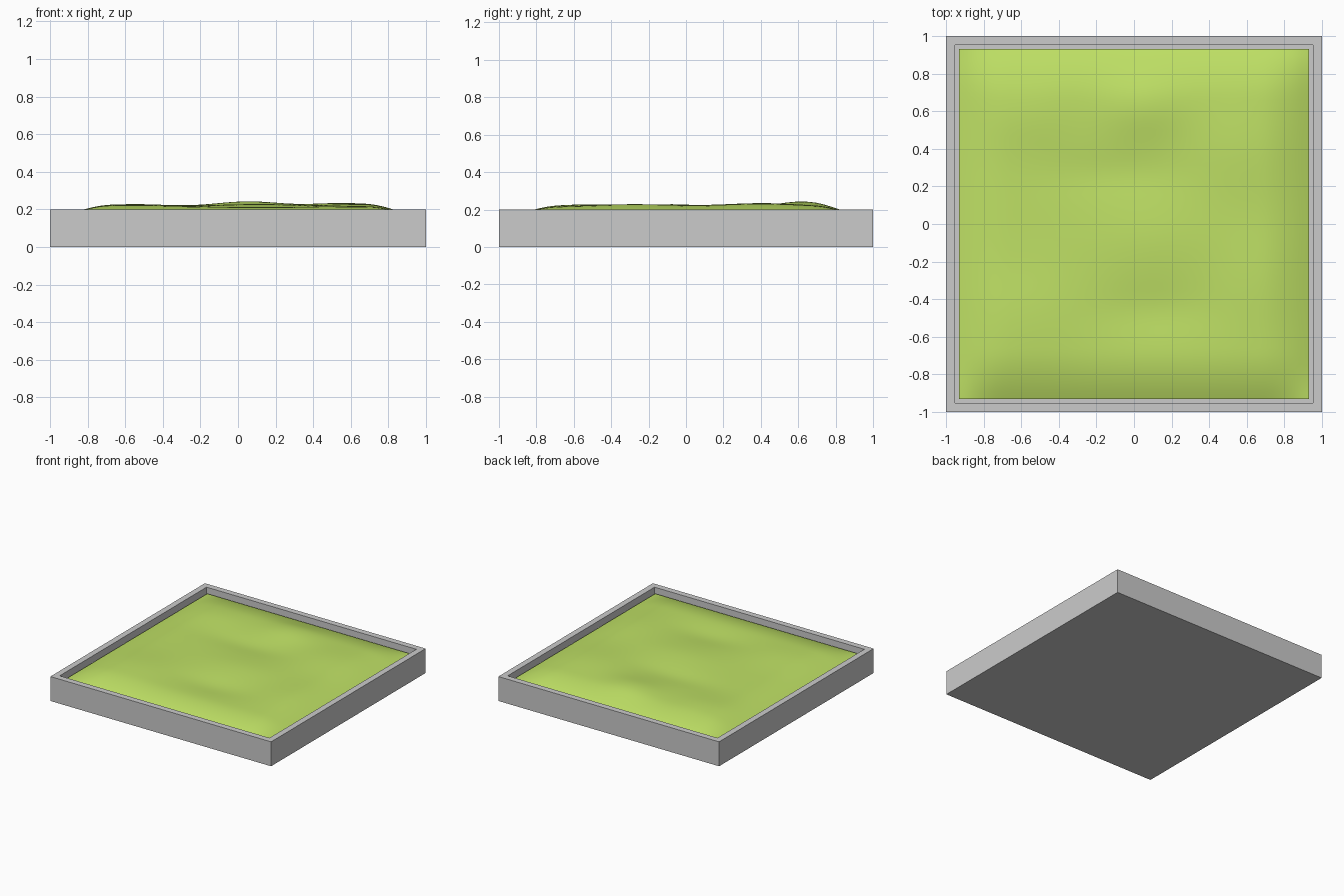
import bpy, bmesh, math

if "Cube" in bpy.data.objects:
    bpy.data.objects.remove(bpy.data.objects["Cube"])

IN = 0.93  # half width of the recess


def finish(bm, name):
    bmesh.ops.recalc_face_normals(bm, faces=bm.faces)
    mesh = bpy.data.meshes.new(name)
    bm.to_mesh(mesh)
    bm.free()
    obj = bpy.data.objects.new(name, mesh)
    bpy.context.collection.objects.link(obj)
    return obj


# Tray: square slab with the top inset and sunk
bm = bmesh.new()
bmesh.ops.create_cube(bm, size=2)
for v in bm.verts:
    v.co.z = 0.2 if v.co.z > 0 else 0
top = max(bm.faces, key=lambda f: f.calc_center_median().z)
bmesh.ops.inset_region(bm, faces=[top], thickness=1 - IN)
side = bmesh.ops.extrude_face_region(bm, geom=[top])
bmesh.ops.delete(bm, geom=[top], context='FACES_ONLY')
for v in side['geom']:
    if isinstance(v, bmesh.types.BMVert):
        v.co.z = 0.1
finish(bm, "tray")

# Grass: gentle mounds as (x, y, radius x, radius y, height)
MOUNDS = [
    (0.05, 0.62, 0.24, 0.17, 0.028),
    (-0.55, 0.58, 0.25, 0.18, 0.014),
    (0.55, 0.40, 0.30, 0.30, 0.020),
    (-0.55, -0.50, 0.28, 0.25, 0.014),
    (0.10, -0.08, 0.35, 0.20, 0.014),
    (0.65, -0.30, 0.22, 0.30, 0.014),
    (0.10, -0.46, 0.30, 0.14, -0.014),
    (-0.10, 0.27, 0.35, 0.12, -0.010),
]


def edge_rise(c):
    t = min(1, max(0, (IN - abs(c)) / 0.26))
    return 1 - (1 - t) ** 2


def height(x, y):
    h = 0.054
    for mx, my, rx, ry, a in MOUNDS:
        h += a * math.exp(-((x - mx) / rx) ** 2 - ((y - my) / ry) ** 2)
    return 0.16 + h * edge_rise(x) * edge_rise(y)


bm = bmesh.new()
bmesh.ops.create_grid(bm, x_segments=48, y_segments=48, size=IN)
for v in bm.verts:
    v.co.z = height(v.co.x, v.co.y)
for f in bm.faces:
    f.smooth = True
grass = finish(bm, "grass")
mat = bpy.data.materials.new("grass_green")
mat.diffuse_color = (0.52, 0.75, 0.13, 1)
mat.use_nodes = True
mat.node_tree.nodes["Principled BSDF"].inputs["Base Color"].default_value = mat.diffuse_color
grass.data.materials.append(mat)
